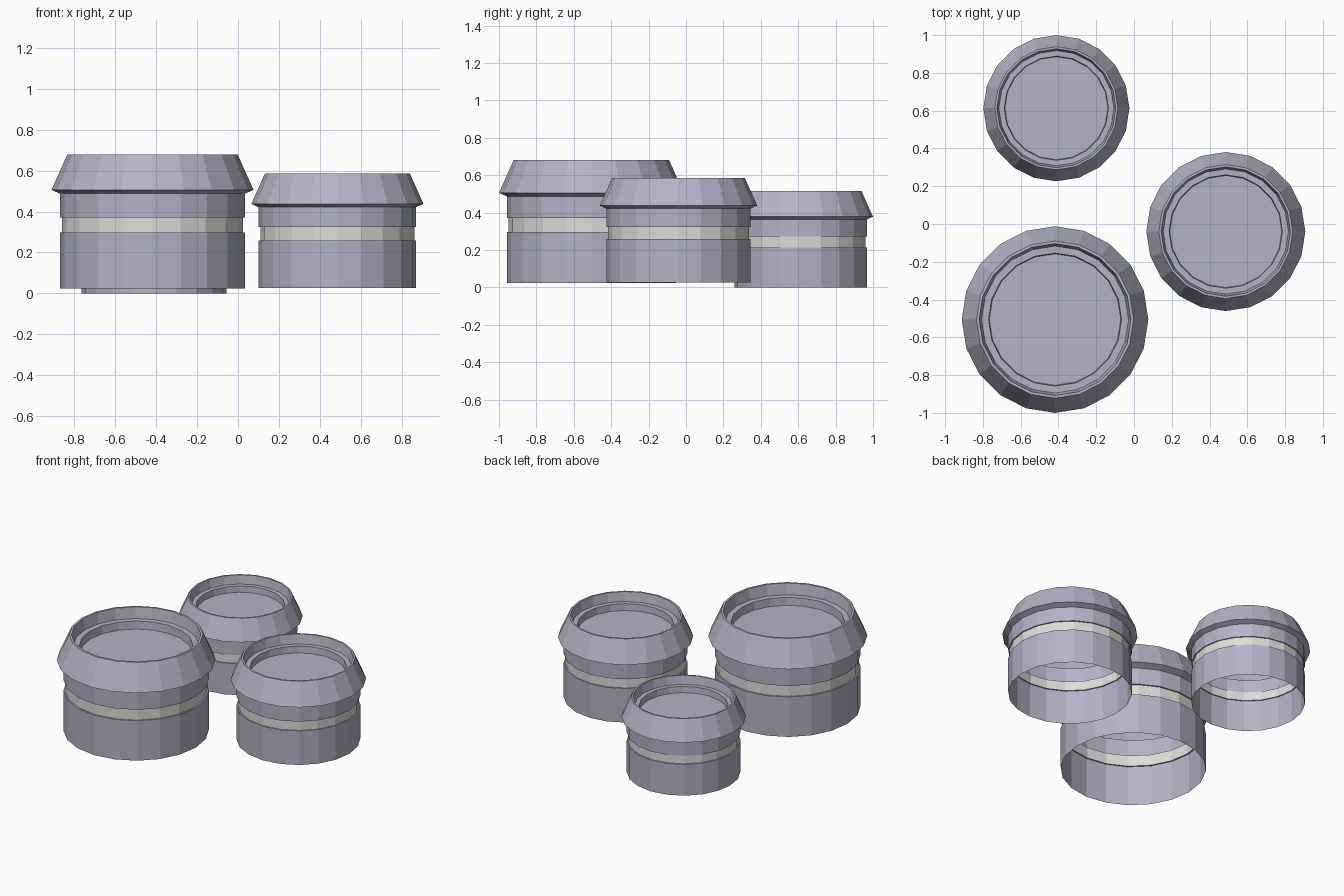
import bpy
import bmesh
from math import cos, sin, tau

SIDES = 20

cube = bpy.data.objects.get("Cube")
if cube:
    bpy.data.objects.remove(cube, do_unlink=True)


def make_material(name, rgb):
    mat = bpy.data.materials.new(name)
    mat.use_nodes = True
    colour = (*rgb, 1.0)
    mat.diffuse_color = colour
    mat.node_tree.nodes["Principled BSDF"].inputs["Base Color"].default_value = colour
    return mat


lilac = make_material("lilac grey", (0.45, 0.45, 0.57))
ivory = make_material("ivory white", (0.72, 0.72, 0.68))


def lathe(name, profile, mat, place, scale, capped=False):
    """Turn a (radius, height) profile into a faceted open shell."""
    bm = bmesh.new()
    rings = []
    for r, z in profile:
        rings.append([bm.verts.new((r * cos(tau * i / SIDES), r * sin(tau * i / SIDES), z))
                      for i in range(SIDES)])
    for low, high in zip(rings, rings[1:]):
        for i in range(SIDES):
            j = (i + 1) % SIDES
            bm.faces.new((low[i], low[j], high[j], high[i]))
    if capped:
        bm.faces.new(rings[-1])
    mesh = bpy.data.meshes.new(name)
    bm.to_mesh(mesh)
    bm.free()
    mesh.materials.append(mat)
    obj = bpy.data.objects.new(name, mesh)
    obj.location = place
    obj.scale = (scale, scale, scale)
    bpy.context.collection.objects.link(obj)


WALL, GROOVE = 0.452, 0.442

# Lower wall, open below, with a small step in to the band
base = [(WALL, 0), (WALL, 0.274), (GROOVE, 0.274)]
# Recessed pale band
band = [(GROOVE, 0.274), (GROOVE, 0.349)]
# Collar, flared lip, rim, inner ledge and sunken top disc
top = [(GROOVE, 0.349), (WALL, 0.349), (WALL, 0.464), (0.494, 0.483),
       (0.416, 0.657), (0.402, 0.657), (0.389, 0.583), (0.352, 0.583), (0.348, 0.53)]

# Three containers: size name, position, scale
containers = [
    ("large", (-0.418, -0.506, 0.023), 1.0),
    ("medium", (0.486, -0.04, 0.026), 0.852),
    ("small", (-0.411, 0.613, 0), 0.783),
]
for size, place, scale in containers:
    lathe(size + "_base_wall", base, lilac, place, scale)
    lathe(size + "_band", band, ivory, place, scale)
    lathe(size + "_flared_top", top, lilac, place, scale, capped=True)
